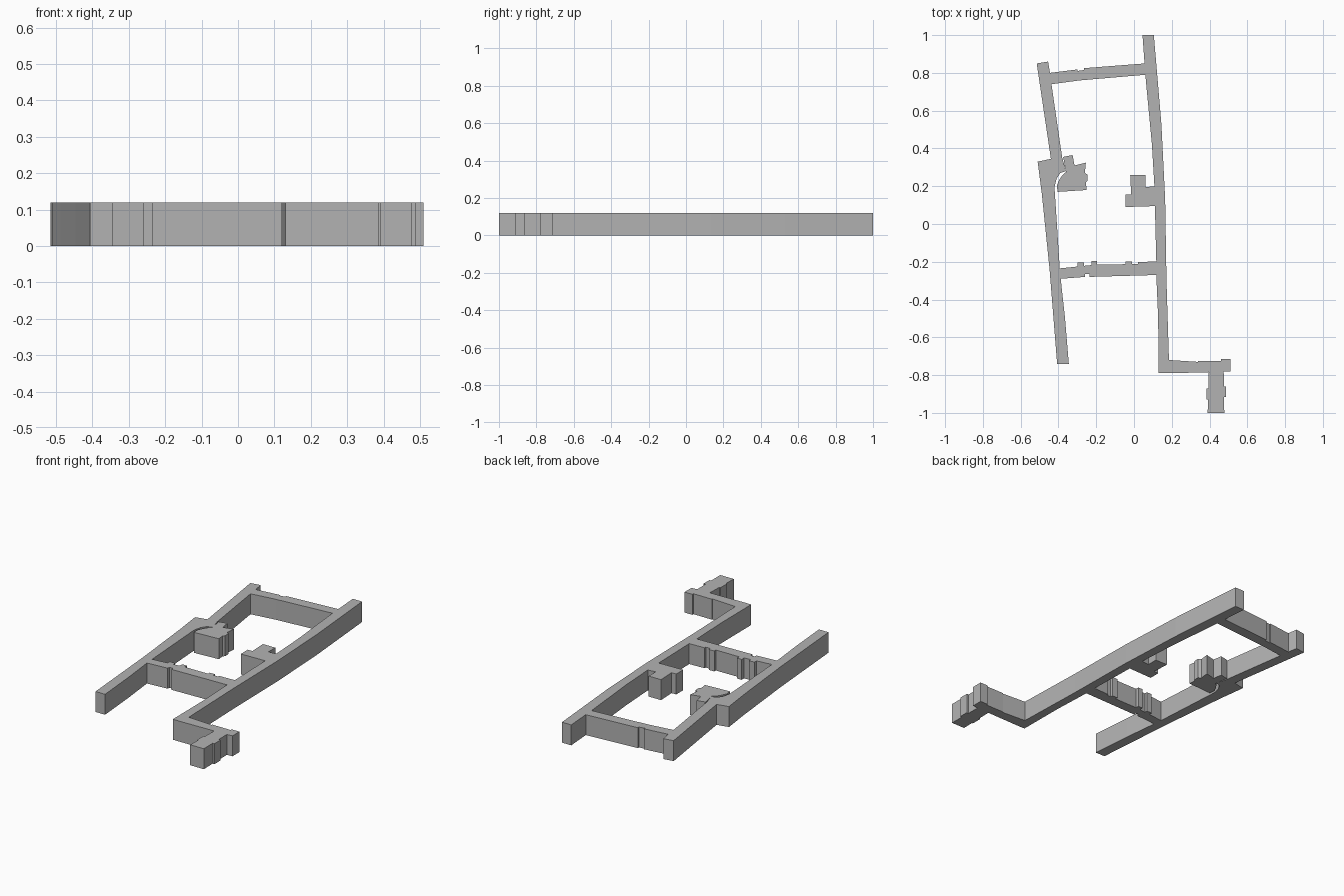
import bpy
import bmesh

HEIGHT = 0.12

default_cube = bpy.data.objects.get("Cube")
if default_cube:
    bpy.data.objects.remove(default_cube, do_unlink=True)

stone = bpy.data.materials.new("stone grey")
stone.use_nodes = True
stone_colour = (0.45, 0.45, 0.45, 1)
stone.diffuse_color = stone_colour
stone.node_tree.nodes["Principled BSDF"].inputs["Base Color"].default_value = stone_colour


def extrude_plan(name, *outlines):
    """Raise one or more closed floor-plan outlines to the full wall height."""
    mesh = bpy.data.meshes.new(name)
    bm = bmesh.new()
    for outline in outlines:
        base = bm.faces.new([bm.verts.new((x, y, 0)) for x, y in outline])
        raised = bmesh.ops.extrude_face_region(bm, geom=[base], use_keep_orig=True)
        top_verts = [item for item in raised["geom"] if isinstance(item, bmesh.types.BMVert)]
        bmesh.ops.translate(bm, verts=top_verts, vec=(0, 0, HEIGHT))
    bmesh.ops.recalc_face_normals(bm, faces=bm.faces[:])
    bm.to_mesh(mesh)
    bm.free()
    mesh.materials.append(stone)
    wall = bpy.data.objects.new(name, mesh)
    bpy.context.collection.objects.link(wall)
    return wall


def rectangle(left, right, front, back):
    """Corners of an axis-aligned rectangle."""
    return [(left, front), (right, front), (right, back), (left, back)]


# Long wall on the model's left, gently bowed along its length
extrude_plan("left_long_wall", [
    (.045, 1), (.06, .79), (.095, .42), (.108, .2), (.118, -.2),
    (.118, -.27), (.128, -.5), (.13, -.79), (.185, -.79), (.185, -.72),
    (.172, -.3), (.165, .13), (.145, .53), (.105, 1)])

# Short return at the front of the left wall, with a stepped back edge
extrude_plan("front_return_wall", [
    (.185, -.79), (.39, -.785), (.51, -.78), (.51, -.715), (.46, -.715),
    (.46, -.725), (.34, -.725), (.34, -.73), (.185, -.72)])

# Pier projecting forwards from the return, with a rib on each side
extrude_plan("front_pier",
             [(.395, -.785), (.39, -1), (.478, -1), (.475, -.78)],
             rectangle(.385, .395, -.93, -.87),
             rectangle(.474, .488, -.915, -.86))

# Long wall on the model's right, with a thickened bay and a curved recess
extrude_plan("right_long_wall", [
    (-.515, .85), (-.44, .345), (-.51, .33), (-.488, .16), (-.447, -.24),
    (-.407, -.74), (-.345, -.74), (-.365, -.5), (-.388, -.29),
    (-.393, -.235), (-.42, .18), (-.42, .2), (-.41, .24), (-.39, .27),
    (-.36, .28), (-.38, .35), (-.437, .74), (-.445, .8), (-.455, .86)])

# Notched block beside the recess, separated from the wall by a curved slot
extrude_plan("right_block", [
    (-.36, .275), (-.378, .26), (-.395, .235), (-.408, .205), (-.405, .17),
    (-.25, .18), (-.255, .22), (-.245, .23), (-.245, .26), (-.26, .27),
    (-.255, .325), (-.315, .31), (-.325, .365), (-.375, .355)])

# Stepped block against the left wall
extrude_plan("left_block", [
    (-.045, .09), (.115, .095), (.11, .2), (.06, .195), (.06, .26),
    (-.02, .26), (-.015, .155), (-.045, .155)])

# Cross wall at the back, with a shallow slot in its outer face
extrude_plan("back_cross_wall", [
    (-.437, .74), (-.29, .76), (.06, .79), (.058, .85), (-.265, .825),
    (-.265, .815), (-.3, .81), (-.3, .818), (-.445, .8)])

# Cross wall in the middle, with a notch in front and small buttresses behind
extrude_plan("middle_cross_wall", [
    (-.388, -.29), (-.26, -.28), (-.26, -.265), (-.235, -.265),
    (-.235, -.28), (.118, -.27), (.118, -.198), (.02, -.202),
    (.02, -.212), (-.2, -.215), (-.393, -.235)])

buttresses = [("outer", -.3, -.265, -.205),
              ("centre", -.225, -.195, -.195),
              ("inner", -.045, -.01, -.198)]
for position, left, right, back in buttresses:
    extrude_plan(position + "_buttress", rectangle(left, right, -.23, back))
